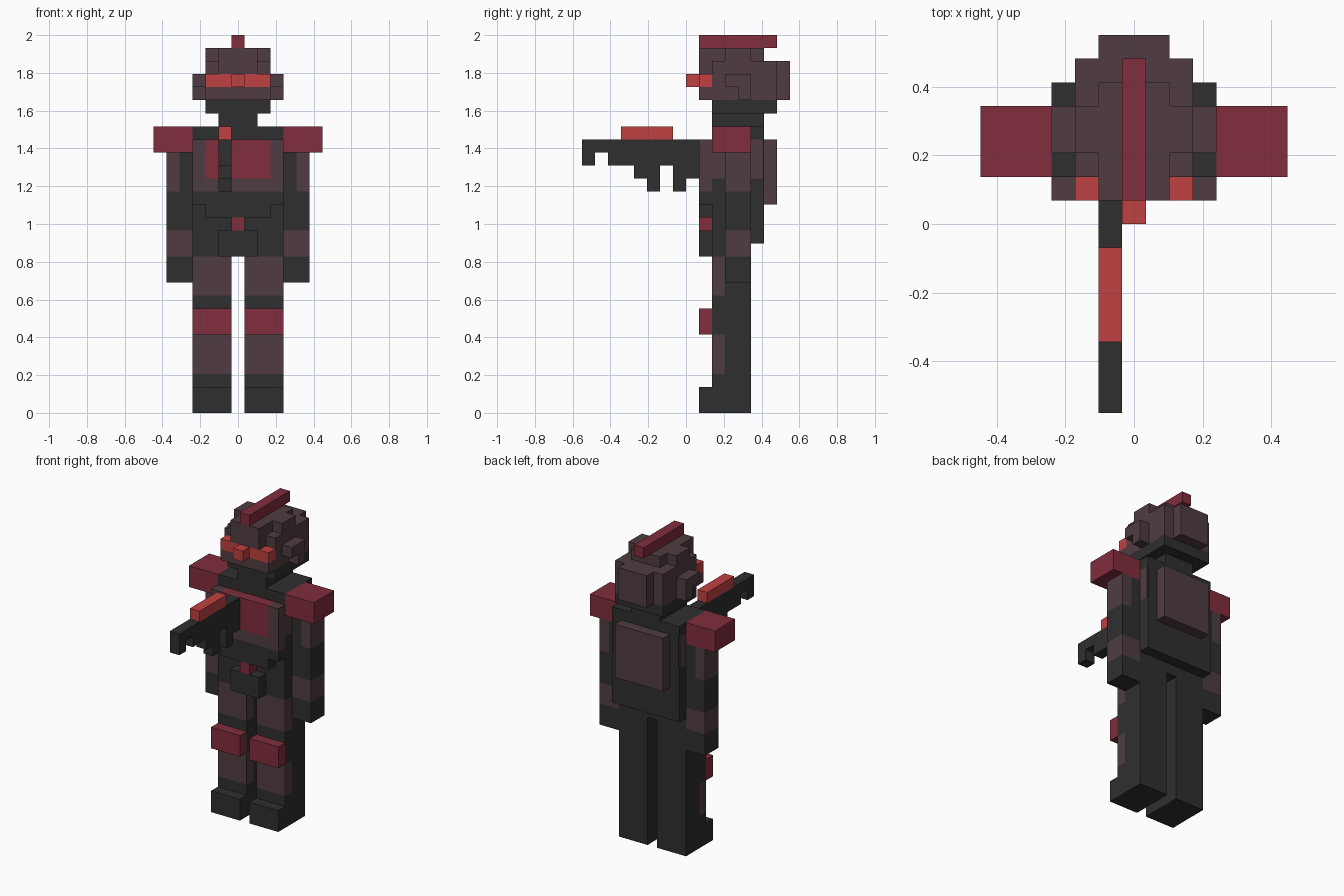
import bpy, bmesh

cube = bpy.data.objects.get("Cube")
if cube:
    bpy.data.objects.remove(cube, do_unlink=True)

U = 2 / 29  # edge of one block


def material(name, rgb):
    m = bpy.data.materials.new(name)
    m.use_nodes = True
    m.diffuse_color = (*rgb, 1)
    bsdf = next(n for n in m.node_tree.nodes if n.type == 'BSDF_PRINCIPLED')
    bsdf.inputs["Base Color"].default_value = (*rgb, 1)
    bsdf.inputs["Roughness"].default_value = 0.8
    return m


DARK = material("charcoal", (0.028, 0.028, 0.028))
BROWN = material("dusky brown", (0.080, 0.046, 0.054))
RED = material("dark red", (0.220, 0.027, 0.046))
GLOW = material("bright red", (0.530, 0.053, 0.053))


def part(name, boxes):
    """One object from boxes (material, x0, x1, y0, y1, z0, z1) in block units."""
    me = bpy.data.meshes.new(name)
    bm = bmesh.new()
    mats = []
    for mat, x0, x1, y0, y1, z0, z1 in boxes:
        if mat not in mats:
            mats.append(mat)
            me.materials.append(mat)
        cube = bmesh.ops.create_cube(bm, size=1)
        for v in cube["verts"]:
            v.co.x = (x0 if v.co.x < 0 else x1) * U
            v.co.y = (y0 if v.co.y < 0 else y1) * U
            v.co.z = (z0 if v.co.z < 0 else z1) * U
        for f in {f for v in cube["verts"] for f in v.link_faces}:
            f.material_index = mats.index(mat)
    bm.to_mesh(me)
    bm.free()
    ob = bpy.data.objects.new(name, me)
    bpy.context.scene.collection.objects.link(ob)
    return ob


def pair(name, boxes):
    """A left part and its mirrored right part."""
    part("left_" + name, boxes)
    part("right_" + name, [(m, -x1, -x0, *r) for m, x0, x1, *r in boxes])


# Legs: brown front panels on dark legs, with toes and knee pads
pair("leg", [
    (DARK, .5, 3.5, 3, 5, 0, 12),
    (DARK, .5, 3.5, 2, 3, 0, 3),
    (BROWN, .5, 3.5, 2, 3, 3, 6),
    (DARK, .5, 3.5, 2, 3, 6, 9),
    (BROWN, .5, 3.5, 2, 3, 9, 12)])
pair("toe", [(DARK, .5, 3.5, 1, 2, 0, 2)])
pair("knee_pad", [(RED, .5, 3.5, 1, 2, 6, 8)])

# Torso with brown upper sides
part("torso", [
    (DARK, -3.5, 3.5, 2, 5, 12, 18),
    (DARK, -3.5, 3.5, 5, 6, 13, 18),
    (DARK, -3.4, 3.4, 2, 6, 18, 21),
    (DARK, -3.5, 3.5, 2, 6, 21, 22)])
pair("torso_side", [(BROWN, 3.4, 3.5, 2, 5.9, 18, 21)])
part("backpack", [(BROWN, -2.5, 2.5, 6, 7, 16, 21)])

# Chest armour, buckle and pouch
part("chest_plate", [
    (RED, -2.5, 2.5, 1, 2, 18, 21),
    (BROWN, -3.5, -2.5, 1, 2, 17, 21),
    (BROWN, 2.5, 3.5, 1, 2, 17, 21),
    (BROWN, -2.5, 2.5, 1, 2, 17, 18),
    (DARK, -3.5, 3.5, 1, 2, 16, 17),
    (DARK, -2.5, 2.5, 1, 2, 15, 16)])
part("buckle", [(RED, -.5, .5, 1, 2, 14, 15)])
part("belt_pouch", [(DARK, -1.5, 1.5, 1, 2, 12, 14)])

# Arms and shoulder pads
pair("arm", [
    (DARK, 3.5, 5.5, 3, 5, 10, 12),
    (BROWN, 3.5, 5.5, 3, 5, 12, 14),
    (DARK, 3.5, 5.5, 3, 5, 14, 17),
    (DARK, 3.5, 4.5, 3, 5, 17, 20),
    (BROWN, 4.5, 5.5, 3, 5, 17, 20)])
pair("shoulder_pad", [(RED, 3.5, 6.5, 2, 5, 20, 22)])

# Head and helmet
part("neck", [(DARK, -1.5, 1.5, 2, 6, 22, 23)])
part("jaw", [(DARK, -2.5, 2.5, 2, 7, 23, 24)])
part("helmet", [
    (BROWN, -2.5, 2.5, 1, 7, 24, 25),
    (BROWN, -2.5, 2.5, 2, 7, 25, 27),
    (BROWN, -1.5, 1.5, 1, 2, 26, 27),
    (BROWN, -1.5, 1.5, 1, 6, 27, 28),
    (BROWN, -2.5, 2.5, 3, 5, 27, 28),
    (BROWN, -1.5, 1.5, 7, 8, 24, 27)])
pair("ear_guard", [
    (BROWN, 2.5, 3.5, 3, 5, 25, 26),
    (BROWN, 2.5, 3.5, 4, 5, 24, 25)])
part("visor", [
    (GLOW, -2.5, 2.5, 1, 2, 25, 26),
    (GLOW, -.5, .5, 0, 1, 25, 26)])
part("crest", [(RED, -.5, .5, 1, 7, 28, 29)])

# Rifle held out from the chest
part("rifle", [(DARK, -1.5, -.5, *r) for r in (
    (-8, 1, 20, 21), (-8, -7, 19, 20), (-6, 1, 19, 20),
    (-4, -2, 18, 19), (-1, 1, 18, 19),
    (-3, -2, 17, 18), (-1, 0, 17, 18))])
part("rifle_sight", [(GLOW, -1.5, -.5, -5, -1, 21, 22)])
